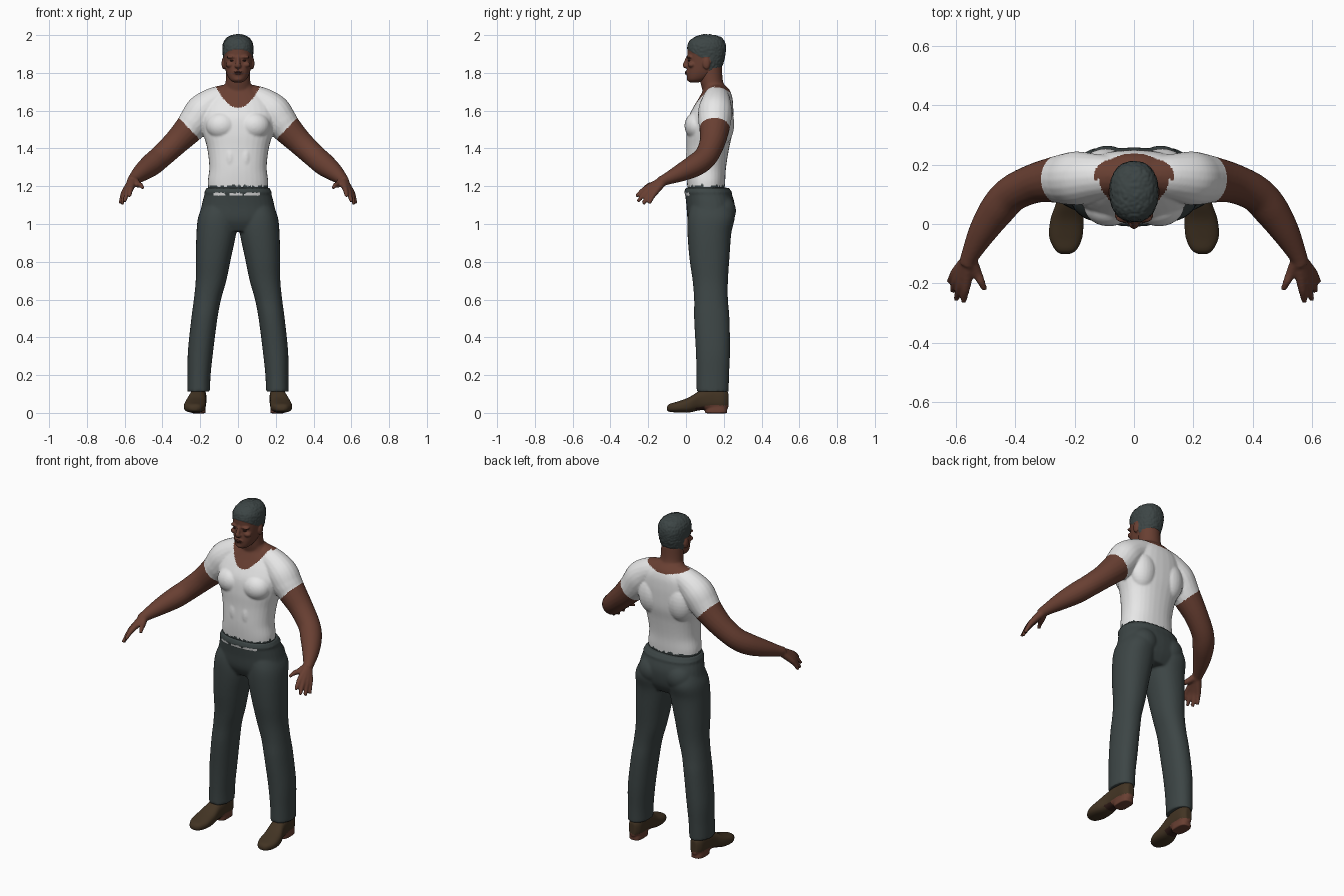
import bpy, bmesh, math
from mathutils import Vector, Matrix, noise

if "Cube" in bpy.data.objects:
    bpy.data.objects.remove(bpy.data.objects["Cube"])


def material(name, rgb):
    m = bpy.data.materials.new(name)
    m.use_nodes = True
    m.diffuse_color = (*rgb, 1)
    bsdf = m.node_tree.nodes["Principled BSDF"]
    bsdf.inputs["Base Color"].default_value = (*rgb, 1)
    bsdf.inputs["Roughness"].default_value = 0.8
    return m


WHITE = material("white_cotton", (0.8, 0.8, 0.8))
SKIN = material("brown_skin", (0.14, 0.05, 0.032))
SLATE = material("dark_slate", (0.046, 0.06, 0.06))
LEATHER = material("brown_leather", (0.055, 0.034, 0.017))
DARK = material("dark_brown", (0.03, 0.012, 0.009))
LIP = material("lip_brown", (0.085, 0.028, 0.02))


def spline(rows, n=6):
    """Smooth Catmull-Rom resampling of rows of numbers."""
    out = []
    for i in range(len(rows) - 1):
        p = [rows[max(0, min(len(rows) - 1, i + k))] for k in (-1, 0, 1, 2)]
        for j in range(n):
            t = j / n
            out.append([0.5 * (2 * b + (c - a) * t + (2 * a - 5 * b + 4 * c - d) * t * t
                               + (3 * b - a - 3 * c + d) * t ** 3) for a, b, c, d in zip(*p)])
    return out + [list(rows[-1])]


def skin_rings(bm, rings, power=2.0, seg=32):
    """Skin a list of (centre, half axis, half axis) rings into a closed body."""
    def s(v):
        return math.copysign(abs(v) ** (2 / power), v)
    loops = []
    for c, a, b in rings:
        ang = [2 * math.pi * k / seg for k in range(seg)]
        loops.append([bm.verts.new(c + a * s(math.cos(t)) + b * s(math.sin(t))) for t in ang])
    for lo, hi in zip(loops, loops[1:]):
        for k in range(seg):
            n = (k + 1) % seg
            bm.faces.new((lo[k], lo[n], hi[n], hi[k]))
    bm.faces.new(loops[0][::-1])
    bm.faces.new(loops[-1])


def stack(bm, rows, power=2.0, side=1):
    """Horizontal rings: centre x, z, half width, front y, back y."""
    skin_rings(bm, [(Vector((side * x, (f + b) / 2, z)), Vector((w, 0, 0)), Vector((0, (b - f) / 2, 0)))
                    for x, z, w, f, b in spline(rows)], power)


def tube(bm, rows, side=1, n=6):
    """Round limb through x, y, z, radius."""
    pts = spline(rows, n)
    rings = []
    for i, (x, y, z, r) in enumerate(pts):
        d = Vector(pts[min(i + 1, len(pts) - 1)][:3]) - Vector(pts[max(i - 1, 0)][:3])
        q = d.to_track_quat('Z', 'Y')
        a, b = q @ Vector((r, 0, 0)), q @ Vector((0, r, 0))
        flip = Matrix.Diagonal((side, 1, 1))
        rings.append((flip @ Vector((x, y, z)), flip @ a, flip @ b))
    skin_rings(bm, rings, seg=20)


def blob(bm, centre, size, side=1):
    m = Matrix.Translation((side * centre[0], *centre[1:])) @ Matrix.Diagonal((*size, 1))
    bmesh.ops.create_uvsphere(bm, u_segments=24, v_segments=16, radius=1, matrix=m)


def finish(name, bm, mats, rule=None, voxel=None):
    """Make the object, fuse its volumes, then colour faces by rule."""
    bmesh.ops.recalc_face_normals(bm, faces=bm.faces)
    me = bpy.data.meshes.new(name)
    bm.to_mesh(me)
    bm.free()
    ob = bpy.data.objects.new(name, me)
    bpy.context.collection.objects.link(ob)
    if voxel:
        mod = ob.modifiers.new("fuse", 'REMESH')
        mod.mode, mod.voxel_size = 'VOXEL', voxel
        mod = ob.modifiers.new("soften", 'SMOOTH')
        mod.factor, mod.iterations = 0.5, 4
        deps = bpy.context.evaluated_depsgraph_get()
        ob.data = bpy.data.meshes.new_from_object(ob.evaluated_get(deps))
        ob.modifiers.clear()
        bpy.data.meshes.remove(me)
        ob.data.name = name
    ob.data.materials.clear()
    for m in mats:
        ob.data.materials.append(m)
    for p in ob.data.polygons:
        p.use_smooth = True
        p.material_index = rule(p.center, p.normal) if rule else 0
    return ob


# Upper body: torso, neck, arms and hands in one skin
bm = bmesh.new()
stack(bm, [(0, 1.14, .155, .015, .2), (0, 1.22, .16, .005, .207), (0, 1.3, .152, 0, .212),
           (0, 1.4, .163, .002, .228), (0, 1.48, .185, .002, .245), (0, 1.56, .2, .012, .25),
           (0, 1.62, .19, .04, .25), (0, 1.67, .16, .07, .245), (0, 1.71, .1, .09, .23),
           (0, 1.74, .07, .09, .2)], 2.3)
stack(bm, [(0, 1.62, .08, .1, .23), (0, 1.7, .074, .088, .215), (0, 1.76, .065, .075, .195),
           (0, 1.84, .063, .07, .19)])
fingers = [((.565, -.197, 1.195), (.575, -.264, 1.145)), ((.58, -.192, 1.186), (.6, -.255, 1.118)),
           ((.592, -.178, 1.177), (.614, -.226, 1.105)), ((.599, -.16, 1.172), (.624, -.195, 1.108)),
           ((.53, -.165, 1.21), (.503, -.222, 1.19))]
for s in (1, -1):
    tube(bm, [(.03, .165, 1.685, .06), (.12, .16, 1.65, .076), (.185, .155, 1.6, .09),
              (.225, .152, 1.545, .087), (.262, .15, 1.5, .079), (.335, .137, 1.425, .067),
              (.41, .103, 1.355, .062), (.46, .05, 1.312, .06), (.51, -.025, 1.273, .048),
              (.552, -.105, 1.237, .031), (.562, -.135, 1.223, .028)], s)
    blob(bm, (.085, .062, 1.52), (.085, .07, .075), s)
    blob(bm, (.095, .185, 1.53), (.085, .07, .12), s)
    blob(bm, (.04, .08, 1.35), (.05, .082, .12), s)
    for base, tip in fingers:
        mid = tuple((a + b) / 2 for a, b in zip(base, tip))
        tube(bm, [(.555, -.115, 1.233, .024), (*base, .017), (mid[0], mid[1], mid[2] + .006, .0135),
                  (*tip, .009)], s, 4)


def shirt_rule(c, n):
    x = abs(c.x)
    if x > .18 and (x - .258) * .72 - (c.z - 1.505) * .69 > 0:
        return 1
    neckline = 1.615 + .1 * (x / .11) ** 2 if c.y < .15 else 1.695 + 1.5 * x * x
    if c.z > neckline and x < .135:
        return 1
    ragged = 1.203 + .014 * noise.noise(Vector((c.x * 60, c.y * 60, 0)))
    return 2 if c.z < ragged and x < .2 else 0


finish("shirt_torso_and_arms", bm, [WHITE, SKIN, SLATE], shirt_rule, .006)

# Head with nose, brow, ears and cropped hair
bm = bmesh.new()
stack(bm, [(0, 1.75, .022, .02, .07), (0, 1.764, .044, .008, .11), (0, 1.8, .062, .004, .165),
           (0, 1.85, .073, .008, .195), (0, 1.9, .079, .008, .208), (0, 1.94, .08, .009, .21),
           (0, 1.97, .07, .022, .2), (0, 1.99, .05, .05, .18), (0, 2.002, .02, .09, .13)], 2.25)
blob(bm, (0, .0, 1.836), (.018, .016, .012))
tube(bm, [(0, .01, 1.885, .009), (0, .002, 1.86, .011), (0, -.007, 1.838, .013)])
blob(bm, (0, .01, 1.802), (.028, .013, .014))
blob(bm, (0, .018, 1.768), (.024, .014, .014))
for s in (1, -1):
    blob(bm, (.032, .02, 1.884), (.03, .016, .009), s)
    blob(bm, (.042, .03, 1.843), (.024, .02, .016), s)
    blob(bm, (.077, .108, 1.85), (.01, .02, .032), s)


def hair_rule(c, n):
    if abs(c.x) > .076 and c.z < 1.883 and c.y < .132:
        return 0
    return int(c.z > (1.93 - .6 * c.y if c.y < .122 else 1.795))


head = finish("head", bm, [SKIN, SLATE], hair_rule, .0045)
for v in head.data.vertices:
    if hair_rule(v.co, None):
        v.co += v.normal * (.002 + .003 * noise.noise(v.co * 90))

# Eyes and lips
for s, name in ((1, "left_eye"), (-1, "right_eye")):
    bm = bmesh.new()
    blob(bm, (.03, .02, 1.865), (.013, .009, .005), s)
    finish(name, bm, [DARK])
bm = bmesh.new()
blob(bm, (0, .0, 1.804), (.022, .006, .005))
blob(bm, (0, .0, 1.796), (.019, .006, .005))
finish("lips", bm, [LIP])

# Trousers: hips and two legs
bm = bmesh.new()
stack(bm, [(0, 1.192, .168, -.003, .228), (0, 1.165, .175, -.005, .24), (0, 1.1, .192, .002, .258),
           (0, 1.02, .203, .01, .25), (0, .96, .15, .04, .22)], 2.3)
for s in (1, -1):
    stack(bm, [(.09, 1.12, .085, .03, .235), (.108, 1.04, .102, .01, .258), (.115, .95, .105, .008, .24),
               (.13, .82, .093, .018, .23), (.143, .7, .081, .035, .222), (.162, .6, .072, .043, .222),
               (.178, .5, .069, .043, .23), (.198, .33, .067, .052, .233), (.206, .2, .061, .056, .228),
               (.208, .112, .06, .056, .226)], 2.2, s)
    blob(bm, (.09, .185, 1.07), (.085, .08, .085), s)
# Raised waistband seam
stack(bm, [(0, 1.178, .172, -.006, .236), (0, 1.168, .18, -.01, .245), (0, 1.158, .175, -.004, .24)], 2.3)


def trouser_rule(c, n):
    gap = noise.noise(Vector((c.x * 28, 3, c.z * 20))) > -.12
    return int(gap and c.y < .06 and 1.15 < c.z < 1.164 and abs(c.x) < .13)


finish("trousers", bm, [SLATE, WHITE], trouser_rule, .007)

# Shoes: rings along the length as y, centre x, half width, bottom, top
shoe = [(-.102, .232, .014, .014, .03), (-.088, .23, .036, .006, .047), (-.045, .23, .056, .002, .06),
        (.015, .226, .056, .002, .082), (.075, .216, .046, .014, .118), (.14, .21, .043, .014, .135),
        (.195, .208, .039, .012, .13), (.224, .208, .02, .024, .11)]


def shoe_rule(c, n):
    if c.z < .04 and c.y > .1:
        return 1
    return 2 if n.z < -.5 and c.y > .05 else 0


for s, name in ((1, "left_shoe"), (-1, "right_shoe")):
    bm = bmesh.new()
    skin_rings(bm, [(Vector((s * x, y, (lo + hi) / 2)), Vector((w, 0, 0)), Vector((0, 0, (hi - lo) / 2)))
                    for y, x, w, lo, hi in spline(shoe)], 2.6)
    stack(bm, [(.209, -.002, .038, .1, .217), (.209, .015, .038, .1, .217), (.209, .04, .036, .1, .214)], 3, s)
    finish(name, bm, [LEATHER, SKIN, DARK], shoe_rule, .005)
